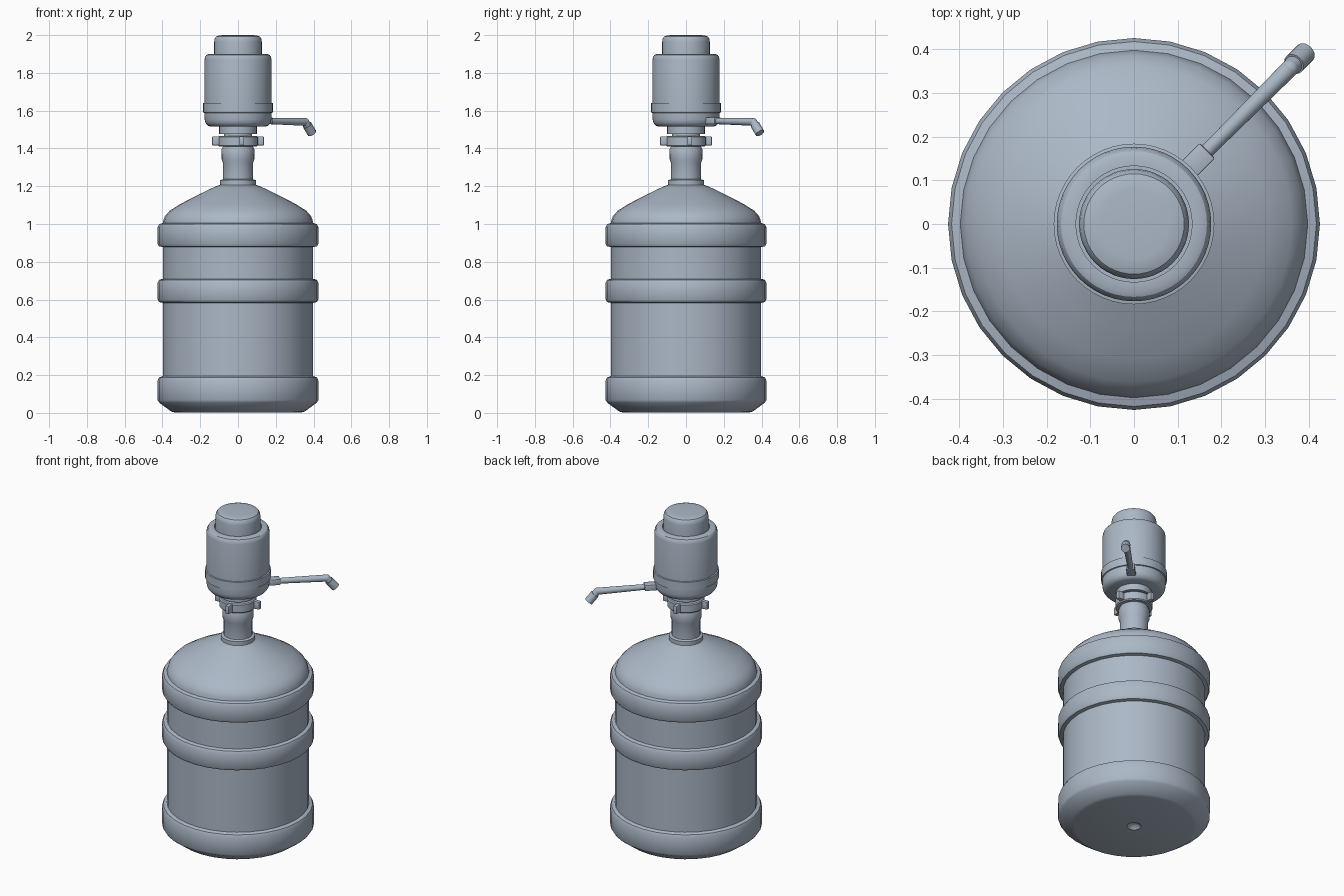
import bpy, bmesh, math
from mathutils import Vector, Matrix

if "Cube" in bpy.data.objects:
    bpy.data.objects.remove(bpy.data.objects["Cube"])

mat = bpy.data.materials.new("blue_grey_plastic")
mat.diffuse_color = (0.41, 0.48, 0.57, 1)
mat.use_nodes = True
mat.node_tree.nodes["Principled BSDF"].inputs["Base Color"].default_value = mat.diffuse_color


def finish(name, bm, angle=32):
    bmesh.ops.remove_doubles(bm, verts=bm.verts, dist=1e-5)
    bmesh.ops.recalc_face_normals(bm, faces=bm.faces)
    me = bpy.data.meshes.new(name)
    bm.to_mesh(me)
    bm.free()
    me.materials.append(mat)
    ob = bpy.data.objects.new(name, me)
    bpy.context.collection.objects.link(ob)
    bpy.ops.object.select_all(action='DESELECT')
    ob.select_set(True)
    bpy.context.view_layer.objects.active = ob
    bpy.ops.object.shade_smooth_by_angle(angle=math.radians(angle))
    return ob


def lathe(name, profile, segs=32):
    """Revolve (radius, z) points about the z axis."""
    bm = bmesh.new()
    vs = [bm.verts.new((r, 0, z)) for r, z in profile]
    es = [bm.edges.new(p) for p in zip(vs, vs[1:])]
    bmesh.ops.spin(bm, geom=vs + es, cent=(0, 0, 0), axis=(0, 0, 1),
                   angle=2 * math.pi, steps=segs, use_merge=True)
    return finish(name, bm)


def tube(name, a, b, r1, r2, segs=20):
    """Closed tapered cylinder from a to b."""
    a, b = Vector(a), Vector(b)
    d = b - a
    bm = bmesh.new()
    m = Matrix.Translation((a + b) / 2) @ d.to_track_quat('Z', 'Y').to_matrix().to_4x4()
    bmesh.ops.create_cone(bm, cap_ends=True, segments=segs, radius1=r1,
                          radius2=r2, depth=d.length, matrix=m)
    return finish(name, bm)


def block(name, size, matrix, bevel=0.004):
    bm = bmesh.new()
    bmesh.ops.create_cube(bm, size=1, matrix=matrix @ Matrix.Diagonal((*size, 1)))
    bmesh.ops.bevel(bm, geom=bm.edges[:], offset=bevel, segments=2,
                    profile=0.5, affect='EDGES')
    return finish(name, bm)


# Bottle: dimpled base, three raised bands, domed shoulder and neck
def band(z0, z1):
    return [(0.398, z0), (0.418, z0 + 0.004), (0.426, z0 + 0.018),
            (0.426, z1 - 0.022), (0.418, z1 - 0.006), (0.398, z1)]


lathe("bottle", [
    (0, 0.025), (0.025, 0.018), (0.04, 0.002), (0.335, 0.002), (0.355, 0.008),
    (0.418, 0.055), (0.426, 0.068), (0.426, 0.17), (0.418, 0.188), (0.398, 0.195)]
    + band(0.583, 0.71) + band(0.878, 1.005) + [
    (0.395, 1.02), (0.388, 1.04), (0.362, 1.07), (0.31, 1.103), (0.24, 1.14),
    (0.16, 1.18), (0.115, 1.2), (0.095, 1.207), (0.095, 1.232), (0.08, 1.237),
    (0.08, 1.325), (0.086, 1.34), (0.087, 1.395), (0.08, 1.41), (0.08, 1.44), (0, 1.44)])

# Collar that clamps the pump on the neck
lathe("neck_collar", [
    (0.078, 1.41), (0.1, 1.41), (0.105, 1.416), (0.105, 1.46), (0.1, 1.466),
    (0.078, 1.466), (0.078, 1.41)])
for i in range(4):
    m = Matrix.Rotation(i * math.pi / 2, 4, 'Z') @ Matrix.Translation((0.116, 0.02, 1.44))
    block(f"collar_tab_{i + 1}", (0.042, 0.025, 0.048), m)

# Pump stem
lathe("pump_stem", [
    (0, 1.44), (0.075, 1.44), (0.075, 1.477), (0.1, 1.477), (0.1, 1.53), (0, 1.53)])

# Pump housing: rounded lower cup with a lip, then the upper shell
lathe("pump_base", [
    (0, 1.515), (0.145, 1.515), (0.162, 1.522), (0.173, 1.537), (0.177, 1.555),
    (0.178, 1.588), (0.184, 1.59), (0.184, 1.64), (0.176, 1.642), (0, 1.642)], 48)
lathe("pump_shell", [
    (0, 1.63), (0.177, 1.63), (0.177, 1.87), (0.174, 1.885), (0.167, 1.895),
    (0.155, 1.9), (0.133, 1.9), (0.133, 1.88), (0, 1.88)], 48)

# Press button on top
lathe("press_button", [
    (0, 1.87), (0.126, 1.87), (0.126, 1.965), (0.123, 1.982), (0.115, 1.993),
    (0.1, 1.998), (0.08, 2.0), (0, 2.0)], 48)


# Spout: socket, slim pipe, bent nozzle, all along the 45 degree diagonal
def diag(r, z):
    return (r * math.sqrt(0.5), r * math.sqrt(0.5), z)


block("spout_socket", (0.085, 0.05, 0.036),
      Matrix.Translation(diag(0.195, 1.547)) @ Matrix.Rotation(math.pi / 4, 4, 'Z'))
tube("spout_pipe", diag(0.22, 1.545), diag(0.505, 1.54), 0.016, 0.02)
bm = bmesh.new()
bmesh.ops.create_uvsphere(bm, u_segments=20, v_segments=12, radius=0.0205,
                          matrix=Matrix.Translation(diag(0.505, 1.54)))
finish("spout_elbow", bm)
tube("spout_drop", diag(0.505, 1.54), diag(0.53, 1.508), 0.02, 0.021)
tube("spout_nozzle", diag(0.518, 1.524), diag(0.554, 1.481), 0.025, 0.025)
